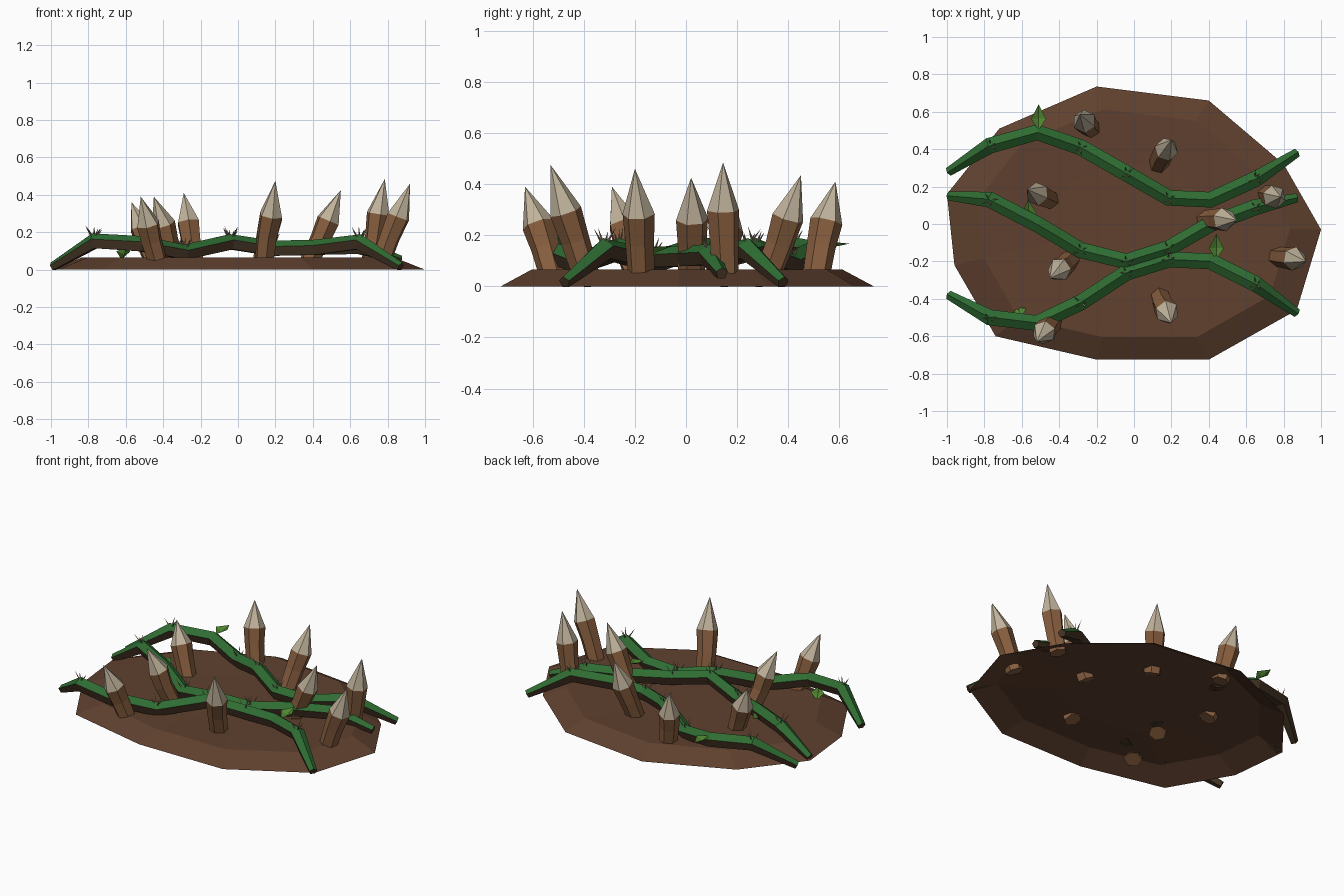
import bpy, bmesh, math, random
from mathutils import Vector

random.seed(4)
cube = bpy.data.objects.get("Cube")
if cube:
    bpy.data.objects.remove(cube)


def material(name, colour):
    m = bpy.data.materials.new(name)
    m.use_nodes = True
    m.diffuse_color = (*colour, 1)
    m.node_tree.nodes["Principled BSDF"].inputs["Base Color"].default_value = (*colour, 1)
    return m


DIRT = material("dirt brown", (0.115, 0.052, 0.028))
VINE = material("vine green", (0.028, 0.15, 0.032))
BARK = material("vine underside brown", (0.06, 0.035, 0.018))
WOOD = material("stake wood", (0.25, 0.115, 0.05))
TIP = material("pale sharpened wood", (0.53, 0.45, 0.33))
THORN = material("thorn tan", (0.36, 0.25, 0.17))
LEAF = material("leaf green", (0.09, 0.27, 0.035))


def finish(name, bm, mats, rule=None, fix_normals=True):
    if fix_normals:
        bmesh.ops.recalc_face_normals(bm, faces=bm.faces)
    bm.normal_update()
    if rule:
        for f in bm.faces:
            f.material_index = rule(f)
    mesh = bpy.data.meshes.new(name)
    bm.to_mesh(mesh)
    bm.free()
    for m in mats:
        mesh.materials.append(m)
    ob = bpy.data.objects.new(name, mesh)
    bpy.context.collection.objects.link(ob)
    return ob


def bridge(bm, a, b):
    n = len(a)
    return [bm.faces.new((a[i], a[(i + 1) % n], b[(i + 1) % n], b[i])) for i in range(n)]


def loft(bm, path, radii, sides, turn=0.0, cap_end=True):
    """Rings of a polygon swept along a path; a zero radius closes to a point."""
    rings = []
    for i, p in enumerate(path):
        d = (path[min(i + 1, len(path) - 1)] - path[max(i - 1, 0)]).normalized()
        ref = Vector((0, 0, 1)) if abs(d.z) < 0.75 else Vector((0, 1, 0))
        side = d.cross(ref).normalized()
        up = side.cross(d)
        if radii[i] == 0:
            tip = bm.verts.new(p)
            last = rings[-1]
            for k in range(sides):
                bm.faces.new((last[k], last[(k + 1) % sides], tip))
            return rings
        ring = []
        for k in range(sides):
            a = turn + math.tau * k / sides
            ring.append(bm.verts.new(p + radii[i] * (side * math.sin(a) + up * math.cos(a))))
        if rings:
            bridge(bm, rings[-1], ring)
        else:
            bm.faces.new(ring)
        rings.append(ring)
    if cap_end:
        bm.faces.new(rings[-1])
    return rings


# Dirt mound: open shell with a sloped rim
OUTLINE = [(1, -.03), (.8, .32), (.4, .66), (-.2, .735), (-.72, .51), (-1, .16),
           (-.96, -.22), (-.74, -.6), (-.2, -.725), (.4, -.725), (.87, -.46)]
bm = bmesh.new()
rim = [bm.verts.new((x, y, 0)) for x, y in OUTLINE]
top = [bm.verts.new((x * .835, y * .835, .065)) for x, y in OUTLINE]
middle = [bm.verts.new((x * .45, y * .45, .06)) for x, y in OUTLINE]
bridge(bm, rim, top)
bridge(bm, top, middle)
bm.faces.new(middle)
finish("dirt_mound", bm, [DIRT], fix_normals=False)

# Sharpened stakes: (base x, base y, tip x, tip y, tip z)
STAKES = [(-.23, .51, -.29, .585, .41), (.13, .32, .2, .45, .435), (.71, .155, .785, .145, .485),
          (.38, .02, .55, .02, .425), (.765, -.175, .92, -.2, .46), (.14, -.39, .2, -.53, .475),
          (-.34, -.19, -.45, -.29, .39), (-.43, -.52, -.52, -.63, .39), (-.45, .13, -.57, .185, .36)]
for n, (bx, by, tx, ty, tz) in enumerate(STAKES):
    bm = bmesh.new()
    base, tip = Vector((bx, by, .04)), Vector((tx, ty, tz))
    path = [base, base.lerp(tip, .32), base.lerp(tip, .58), tip]
    for p in path[1:3]:
        p += Vector((random.uniform(-.006, .006), random.uniform(-.006, .006), 0))
    loft(bm, path, [.053, .057, .064, 0], 6, turn=random.uniform(0, 1))
    finish(f"stake_{n + 1}", bm, [WOOD, TIP], lambda f: int(len(f.verts) == 3))

# Thorny vines sharing the same stations along x
STATIONS = [-.99, -.77, -.52, -.285, -.04, .185, .41, .65, .87]
ARCH = [.015, .15, .135, .09, .145, .11, .115, .145, .015]
VINES = {
    "back": [.28, .42, .49, .41, .27, .14, .13, .24, .38],
    "middle": [.15, .13, 0, -.14, -.2, -.13, 0, .09, .14],
    "front": [-.38, -.5, -.53, -.42, -.26, -.19, -.2, -.32, -.475],
}
RADII = [.025] + [.045] * 7 + [.025]
thorns = bmesh.new()
for name, ys in VINES.items():
    path = [Vector(p) for p in zip(STATIONS, ys, ARCH)]
    if name == "middle":
        path[-1].z = .05
        path[-2].z = .12
    bm = bmesh.new()
    loft(bm, path, RADII, 5)
    finish(f"{name}_vine", bm, [VINE, BARK], lambda f: int(f.normal.z < -.12))
    # Clusters of thin thorns at the bends
    for i in (1, 3, 4, 5, 7):
        for k in range(4):
            a = math.tau * k / 4 + random.uniform(0, 1)
            d = Vector((math.cos(a) * .5, math.sin(a) * .5, random.uniform(.6, 1))).normalized()
            start = path[i] + Vector((d.x * .02, d.y * .02, .025))
            loft(thorns, [start, start + d * random.uniform(.05, .075)], [.006, 0], 4)
finish("vine_thorns", thorns, [THORN])

# Folded leaves: (root, direction, length)
LEAVES = [((-.51, .5, .16), (0, 1, .05), .14), ((-.555, .0, .12), (-.1, 1, .15), .13),
          ((.44, -.19, .13), (0, 1, .2), .14), ((-.6, -.5, .12), (-.2, .5, -.6), .09)]
for n, (root, direction, length) in enumerate(LEAVES):
    bm = bmesh.new()
    r, d = Vector(root), Vector(direction).normalized()
    side = d.cross(Vector((0, 0, 1))).normalized()
    up = side.cross(d)
    mid = r + d * length * .45
    a, b, c = [bm.verts.new(p) for p in (r, r + d * length, mid - up * .012)]
    for s in (-1, 1):
        edge = bm.verts.new(mid + side * s * .04 + up * .012)
        for pair in ((a, c), (c, b)):
            bm.faces.new((*pair, edge) if s > 0 else (pair[1], pair[0], edge))
    bmesh.ops.solidify(bm, geom=bm.faces[:], thickness=.006)
    finish(f"leaf_{n + 1}", bm, [LEAF])
